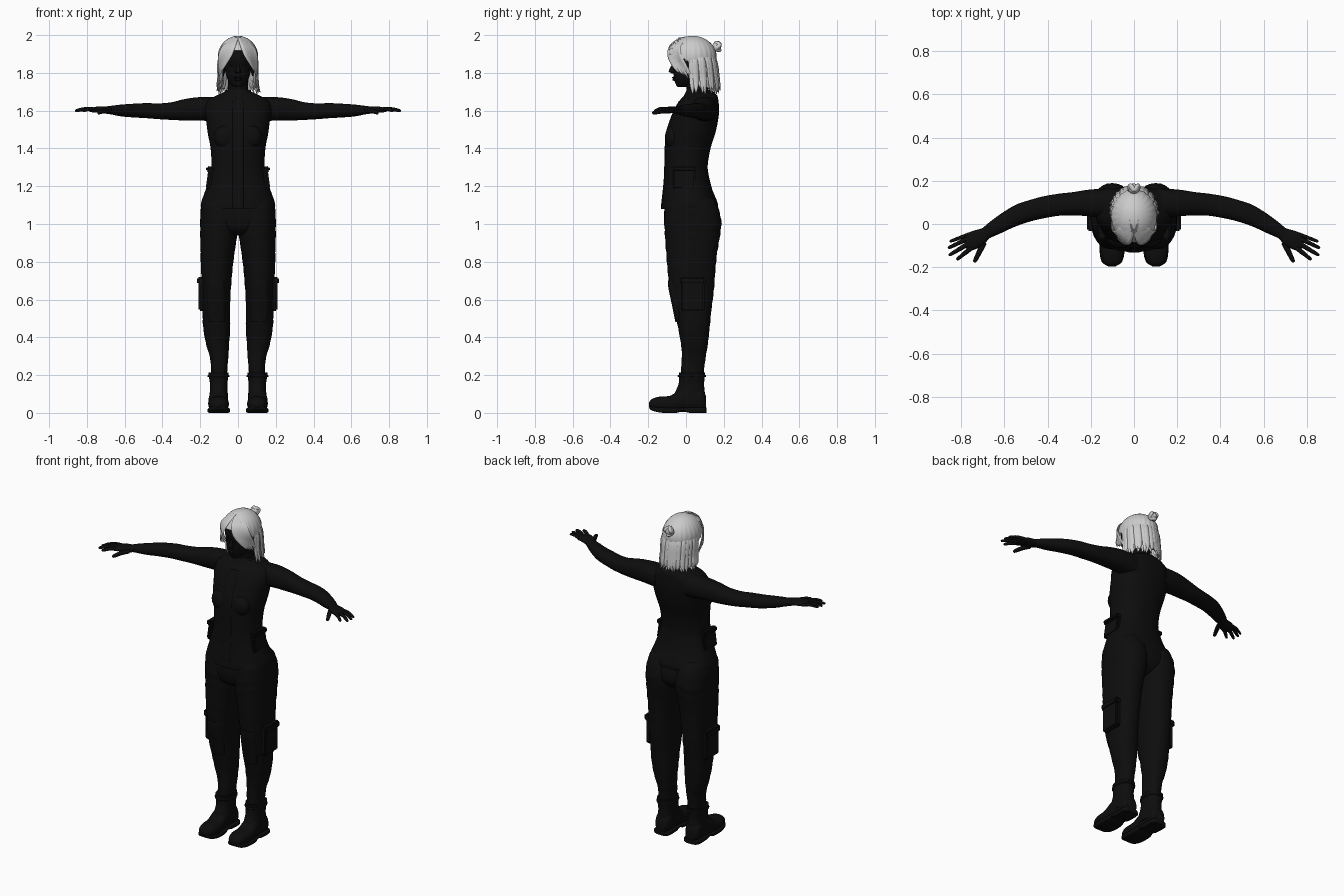
import bpy, bmesh, math, random
from mathutils import Vector, Matrix

random.seed(4)
DARK = bpy.data.materials.new("dark")
DARK.diffuse_color = (0.004, 0.004, 0.004, 1)


def finish(name, bm, mirror=False, dark=True, angle=50):
    bmesh.ops.recalc_face_normals(bm, faces=bm.faces)
    me = bpy.data.meshes.new(name)
    bm.to_mesh(me)
    bm.free()
    ob = bpy.data.objects.new(name, me)
    bpy.context.collection.objects.link(ob)
    if dark:
        me.materials.append(DARK)
    if mirror:
        ob.modifiers.new("mirror", 'MIRROR').use_mirror_merge = False
    bpy.ops.object.select_all(action='DESELECT')
    ob.select_set(True)
    bpy.context.view_layer.objects.active = ob
    bpy.ops.object.shade_smooth_by_angle(angle=math.radians(angle))
    return ob


def spline(rows, k):
    # Catmull-Rom interpolation of rows of numbers
    out = []
    for i in range(len(rows) - 1):
        p0, p1 = rows[max(i - 1, 0)], rows[i]
        p2, p3 = rows[i + 1], rows[min(i + 2, len(rows) - 1)]
        for j in range(k):
            t = j / k
            out.append([0.5 * (2 * b + (c - a) * t + (2 * a - 5 * b + 4 * c - d) * t * t
                               + (3 * b - a - 3 * c + d) * t ** 3)
                        for a, b, c, d in zip(p0, p1, p2, p3)])
    return out + [list(rows[-1])]


def skin(bm, rings):
    vs = [[bm.verts.new(p) for p in r] for r in rings]
    n = len(vs[0])
    for a, b in zip(vs, vs[1:]):
        for i in range(n):
            bm.faces.new((a[i], a[(i + 1) % n], b[(i + 1) % n], b[i]))
    bm.faces.new(vs[0])
    bm.faces.new(vs[-1])


def loft(name, axis, rows, e=2.3, n=32, k=4, mirror=False, fold=0, dark=True):
    # rows: position on axis, then low/high bounds on the two other axes
    rings = []
    for t, a0, a1, b0, b1 in spline(rows, k):
        ring = []
        for i in range(n):
            w = 2 * math.pi * i / n
            c, s = math.cos(w), math.sin(w)
            f = 1 + fold * math.sin(95 * t + 2 * math.sin(2 * w))
            a = (a0 + a1) / 2 + f * (a1 - a0) / 2 * math.copysign(abs(c) ** (2 / e), c)
            b = (b0 + b1) / 2 + f * (b1 - b0) / 2 * math.copysign(abs(s) ** (2 / e), s)
            ring.append({'x': (t, a, b), 'y': (a, t, b), 'z': (a, b, t)}[axis])
        rings.append(ring)
    bm = bmesh.new()
    skin(bm, rings)
    return finish(name, bm, mirror, dark)


def tubes(name, strands, mirror=False, dark=True, n=8, flat=1.0, k=4):
    # each strand is a list of x, y, z, radius
    bm = bmesh.new()
    for pts in strands:
        pts = spline(pts, k)
        rings = []
        for i, p in enumerate(pts):
            d = (Vector(pts[min(i + 1, len(pts) - 1)][:3]) - Vector(pts[max(i - 1, 0)][:3])).normalized()
            out = Vector((p[0], p[1] - 0.035, 0.02))
            u = d.cross(out).normalized()
            v = d.cross(u).normalized()
            rings.append([Vector(p[:3]) + p[3] * (u * math.cos(w) + v * math.sin(w) * flat)
                          for w in (2 * math.pi * j / n for j in range(n))])
        skin(bm, rings)
    return finish(name, bm, mirror, dark)


def balls(name, items, mirror=False, dark=True):
    bm = bmesh.new()
    for loc, size in items:
        bmesh.ops.create_uvsphere(bm, u_segments=20, v_segments=12, radius=1,
                                  matrix=Matrix.Translation(loc) @ Matrix.Diagonal((*size, 1)))
    return finish(name, bm, mirror, dark)


def pockets(name, items, tilt=0):
    bm = bmesh.new()
    for loc, size in items:
        bmesh.ops.create_cube(bm, size=1, matrix=Matrix.Translation(loc)
                              @ Matrix.Rotation(tilt, 4, 'Y') @ Matrix.Diagonal((*size, 1)))
    bmesh.ops.bevel(bm, geom=bm.edges[:], offset=0.008, segments=2, affect='EDGES')
    return finish(name, bm, True)


# Jacket, placket, collar and hem
body = [(1.08, .194, -.130, .165), (1.11, .196, -.128, .168), (1.18, .172, -.120, .140),
        (1.25, .151, -.114, .122), (1.31, .141, -.112, .115), (1.40, .145, -.110, .130),
        (1.48, .160, -.104, .155), (1.55, .169, -.083, .170), (1.60, .178, -.062, .175),
        (1.65, .165, -.036, .172), (1.68, .115, -.010, .165), (1.70, .07, .000, .145)]
loft("jacket", 'z', [(z, -w, w, f, b) for z, w, f, b in body], n=48)
loft("placket", 'z', [(z, -.03, .03, f - .003, f + .03) for z, w, f, b in body[:10]], e=5)
balls("chest", [((.066, -.066, 1.46), (.062, .045, .065))], True)
loft("collar", 'z', [(1.66, -.095, .095, -.022, .160), (1.69, -.077, .077, -.006, .148),
                     (1.71, -.066, .066, .004, .136)])
pockets("jacket_pocket", [((.150, -.01, 1.245), (.026, .12, .12)),
                          ((.153, -.01, 1.290), (.032, .125, .03))], math.radians(-8))

# Trousers
legs = [(.17, .060, .145, -.025, .090), (.24, .056, .143, -.026, .097), (.30, .051, .150, -.022, .105),
        (.36, .047, .168, -.026, .115), (.45, .042, .184, -.042, .125), (.55, .042, .188, -.062, .135),
        (.65, .038, .190, -.085, .148), (.75, .030, .195, -.097, .155), (.85, .018, .198, -.105, .165),
        (.95, .003, .200, -.112, .182), (1.02, .0, .200, -.116, .187), (1.10, .0, .193, -.11, .165),
        (1.14, .0, .17, -.10, .14)]
loft("trouser_leg", 'z', legs, mirror=True, fold=.012)
loft("trouser_hips", 'z', [(.94, -.05, .05, -.06, .10), (.97, -.15, .15, -.1, .15),
                           (1.03, -.19, .19, -.116, .175), (1.14, -.18, .18, -.11, .15)])
pockets("cargo_pocket", [((.193, .035, .62), (.034, .125, .16)), ((.197, .035, .70), (.042, .135, .04))])
loft("knee_patch", 'z', [(.48, .07, .155, -.056, .0), (.55, .065, .165, -.070, .0),
                         (.66, .065, .165, -.093, .0), (.70, .07, .16, -.096, .0)], e=3, mirror=True)

# Boots
loft("boot_shaft", 'z', [(.05, .052, .152, -.06, .100), (.10, .054, .150, -.060, .100),
                         (.15, .056, .148, -.040, .096), (.19, .052, .154, -.037, .099),
                         (.215, .050, .156, -.038, .102)], mirror=True)
loft("boot_foot", 'y', [(-.196, .085, .120, .03, .055), (-.18, .062, .143, .018, .074),
                        (-.14, .049, .155, .010, .086), (-.08, .050, .158, .006, .092),
                        (-.03, .055, .155, .005, .128), (.03, .055, .151, .005, .145),
                        (.08, .056, .150, .005, .13), (.105, .070, .135, .01, .09)], mirror=True)
loft("boot_sole", 'y', [(-.192, .080, .125, .022, .04), (-.175, .055, .150, .010, .034),
                        (-.12, .043, .160, .0, .028), (-.05, .046, .160, .0, .028),
                        (-.02, .052, .155, .010, .028), (.02, .05, .155, .0, .028),
                        (.09, .05, .155, .0, .028), (.108, .07, .135, .0, .028)], e=5, mirror=True)
tubes("boot_strap", [[(.103 + .053 * math.cos(a), .031 + .07 * math.sin(a), .195, .006)
                      for a in (math.pi * i / 6 for i in range(13))]], True)

# Arms and hands
loft("arm", 'x', [(.10, .025, .165, 1.54, 1.672), (.20, .035, .160, 1.548, 1.672),
                  (.28, .040, .148, 1.548, 1.662), (.35, .038, .140, 1.551, 1.645),
                  (.42, .026, .128, 1.555, 1.638), (.48, .012, .112, 1.560, 1.640),
                  (.55, -.012, .088, 1.564, 1.637), (.62, -.044, .045, 1.570, 1.632),
                  (.67, -.066, .008, 1.580, 1.626), (.70, -.082, -.018, 1.584, 1.622)], mirror=True)
loft("palm", 'x', [(.67, -.066, .004, 1.584, 1.624), (.70, -.098, -.018, 1.586, 1.622),
                   (.74, -.119, -.030, 1.590, 1.622), (.77, -.118, -.042, 1.591, 1.617),
                   (.785, -.105, -.055, 1.595, 1.612)], mirror=True)
fingers = []
for base, tip, r in [((.765, -.048), (.855, -.082), .0085), ((.77, -.068), (.862, -.112), .0095),
                     ((.765, -.090), (.858, -.146), .010), ((.75, -.108), (.822, -.166), .010),
                     ((.695, -.085), (.740, -.178), .012)]:
    drop = .012 if r > .011 else 0
    at = lambda t: [b + (e - b) * t for b, e in zip(base, tip)]
    fingers.append([(*at(0), 1.604 - drop / 2, r * 1.15), (*at(.45), 1.609 - drop, r * 1.05),
                    (*at(.85), 1.602 - drop, r * .85), (*at(.97), 1.599 - drop, r * .6),
                    (*at(1), 1.598 - drop, r * .1)])
tubes("finger", fingers, True)

# Neck and head
loft("neck", 'z', [(1.64, -.07, .07, .005, .15), (1.69, -.056, .056, .006, .125),
                   (1.74, -.052, .052, .0, .115), (1.80, -.052, .052, -.01, .11)])
loft("head", 'z', [(1.724, -.018, .018, -.040, .0), (1.735, -.034, .034, -.052, .02),
                   (1.765, -.054, .054, -.062, .075), (1.80, -.066, .066, -.066, .11),
                   (1.84, -.073, .073, -.068, .13), (1.88, -.078, .078, -.075, .14),
                   (1.93, -.074, .074, -.062, .14), (1.97, -.05, .05, -.02, .11)])
loft("nose", 'z', [(1.796, -.012, .012, -.072, -.04), (1.805, -.017, .017, -.089, -.04),
                   (1.815, -.013, .013, -.090, -.04), (1.845, -.007, .007, -.074, -.04),
                   (1.86, -.006, .006, -.068, -.04)], n=16)
balls("lips", [((0, -.062, 1.775), (.023, .012, .006)), ((0, -.060, 1.764), (.020, .012, .007))])
balls("eye_and_ear", [((.030, -.058, 1.845), (.014, .010, .009)),
                      ((.078, .045, 1.815), (.009, .020, .032))], True)

# Hair cap, cut open around the face, with combed ridges
bm = bmesh.new()
bmesh.ops.create_uvsphere(bm, u_segments=96, v_segments=32, radius=1)
for v in bm.verts:
    w = 1 + .012 * math.sin(24 * math.atan2(v.co.y, v.co.x)) * (1 - v.co.z ** 2)
    v.co = Vector((v.co.x * .106 * w, .035 + v.co.y * .126 * w, 1.885 + v.co.z * .111))
cut = [f for f in bm.faces
       if f.calc_center_median().z < 1.92 - .6 * (f.calc_center_median().y + .09)]
bmesh.ops.delete(bm, geom=cut, context='FACES')
finish("hair_cap", bm, dark=False)

# Hanging hair at the back and sides
R = random.uniform
locks = []
for layer in range(2):
    for i in range(19):
        a = math.radians(-12 + 204 * i / 18 + R(-4, 4))
        c, s = math.cos(a), math.sin(a)
        g = 1 - .13 * layer
        end = 1.695 + R(-.01, .025)
        locks.append([(c * .085 * g, .05 + s * .085 * g, 1.915, .010),
                      (c * .102 * g, .055 + s * .105 * g, 1.86, .016),
                      (c * .102 * g, .060 + s * .112 * g, 1.78, .016),
                      (c * .108 * g, .062 + s * .116 * g, 1.73, .012),
                      (c * (.108 + R(-.01, .012)), .062 + s * (.116 + R(-.01, .008)), end, .002)])
tubes("hanging_hair", locks, dark=False, flat=.4)

# Parted fringe framing the face
fringe = []
for i in range(9):
    t = i / 8
    fringe.append([(.006 + .01 * t, -.035 + .05 * t, 1.985 + .006 * t, .008),
                   (.022 + .05 * t, -.083 + .05 * t, 1.945, .011),
                   (.042 + .055 * t, -.093 + .06 * t, 1.895, .011),
                   (.070 + .033 * t, -.072 + .07 * t, 1.845 - .01 * t, .009),
                   (.088 + .014 * t, -.045 + .075 * t, 1.80 - .03 * t + R(-.01, .01), .002)])
tubes("fringe", fringe, True, dark=False, flat=.35)

# Bun
bun = [[(.02 * math.cos(a + b), .168 + .010 * math.sin(3 * a), 1.94 + .02 * math.sin(a + b), .010)
        for a in (math.pi * i / 8 for i in range(14))] for b in (0, 2, 4)]
tubes("bun_coil", bun, dark=False)
balls("bun", [((0, .163, 1.94), (.026, .024, .025))], dark=False)
